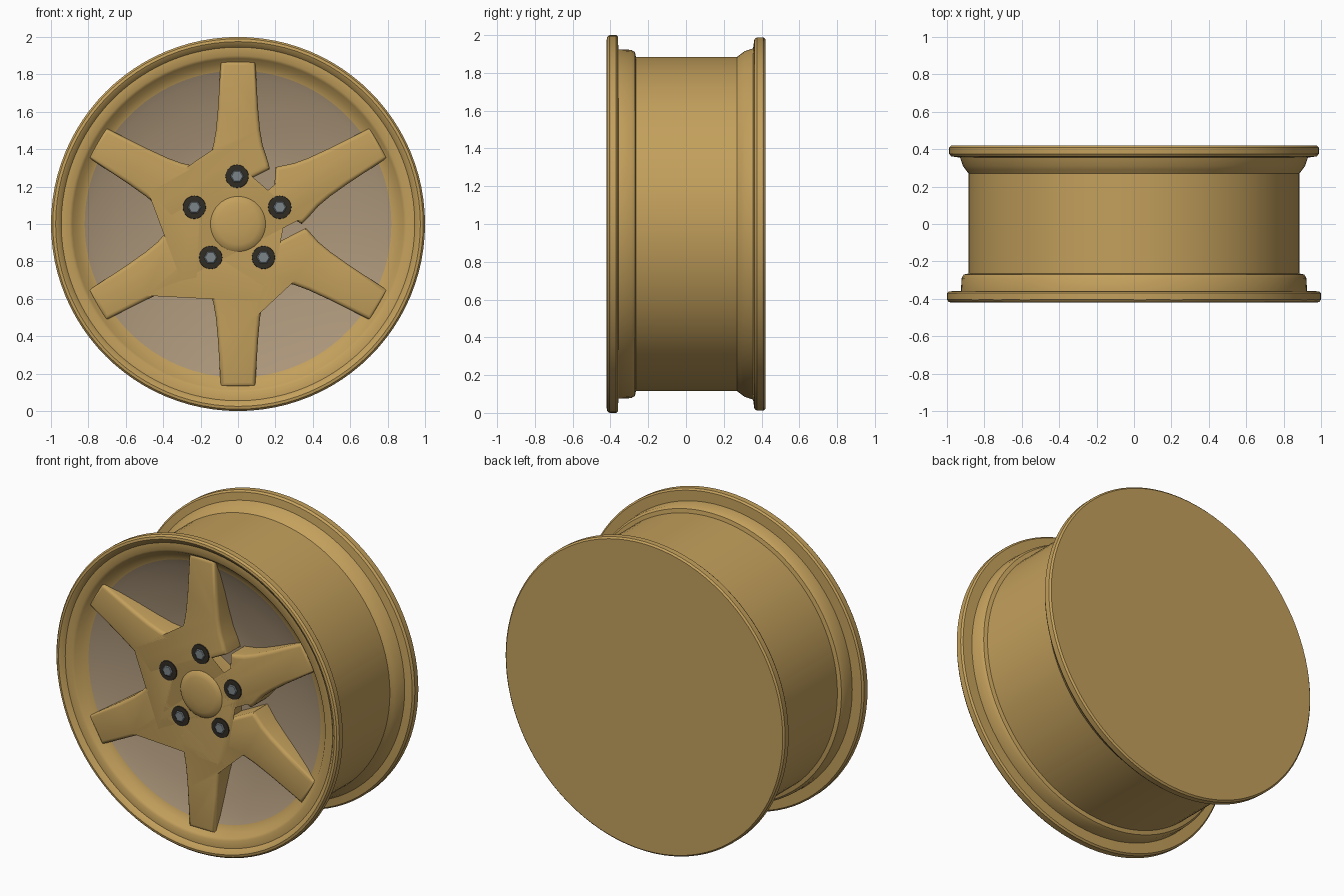
import bpy, bmesh, math
from mathutils import Matrix, Vector

cube = bpy.data.objects.get("Cube")
if cube:
    bpy.data.objects.remove(cube, do_unlink=True)

CENTRE = Vector((0, 0, 1))


def material(name, rgb):
    m = bpy.data.materials.new(name)
    m.use_nodes = True
    m.diffuse_color = (*rgb, 1)
    shader = next(n for n in m.node_tree.nodes if n.type == "BSDF_PRINCIPLED")
    shader.inputs["Base Color"].default_value = (*rgb, 1)
    return m


gold = material("gold paint", (0.55, 0.352, 0.107))
tan = material("dull tan", (0.41, 0.305, 0.195))
black = material("dark recess", (0.03, 0.025, 0.018))
steel = material("grey steel", (0.2, 0.235, 0.25))


def finish(bm, name, mat, location=CENTRE, angle=35):
    bmesh.ops.remove_doubles(bm, verts=bm.verts, dist=1e-5)
    bmesh.ops.recalc_face_normals(bm, faces=bm.faces)
    mesh = bpy.data.meshes.new(name)
    bm.to_mesh(mesh)
    bm.free()
    mesh.materials.append(mat)
    ob = bpy.data.objects.new(name, mesh)
    ob.location = location
    bpy.context.collection.objects.link(ob)
    bpy.ops.object.select_all(action="DESELECT")
    ob.select_set(True)
    bpy.context.view_layer.objects.active = ob
    bpy.ops.object.shade_smooth_by_angle(angle=math.radians(angle))
    return ob


def lathe(name, profile, mat, steps=96, location=CENTRE):
    """Turn a (radius, y) profile around the wheel axis."""
    bm = bmesh.new()
    vs = [bm.verts.new((r, y, 0)) for r, y in profile]
    es = [bm.edges.new(pair) for pair in zip(vs, vs[1:])]
    bmesh.ops.spin(bm, geom=vs + es, cent=(0, 0, 0), axis=(0, 1, 0),
                   angle=math.tau, steps=steps)
    bmesh.ops.dissolve_degenerate(bm, edges=bm.edges, dist=1e-6)
    return finish(bm, name, mat, location)


# Rim: inner front slope, front lip, bead seat, drum, rear flange, closed back
lathe("rim", [
    (0.82, -0.338), (0.86, -0.352), (0.885, -0.385), (0.90, -0.395),
    (0.945, -0.395), (0.96, -0.412), (0.975, -0.42), (0.99, -0.417),
    (1.0, -0.405), (1.0, -0.37), (0.99, -0.36), (0.925, -0.358),
    (0.922, -0.29), (0.91, -0.27), (0.885, -0.265), (0.885, 0.27),
    (0.90, 0.29), (0.915, 0.31), (0.93, 0.355), (0.978, 0.362),
    (0.988, 0.375), (0.988, 0.41), (0.978, 0.42), (0, 0.42)], gold)

# Recessed dish seen between the spokes
lathe("window_backing", [
    (0.82, -0.338), (0.78, -0.32), (0.65, -0.28), (0.5, -0.245),
    (0.35, -0.22), (0, -0.22)], tan)

# Hub and six spokes as one star outline, (along, across) for half a spoke
half = [(0.294, 0.17), (0.325, 0.163), (0.36, 0.152), (0.42, 0.132),
        (0.5, 0.118), (0.62, 0.107), (0.87, 0.092)]
bm = bmesh.new()
outline = []
for i in range(6):
    turn = Matrix.Rotation(-math.radians(90 - 60 * i), 3, "Y")
    spoke = [(a, -c) for a, c in half] + [(a, c) for a, c in reversed(half[1:])]
    outline += [bm.verts.new(turn @ Vector((a, -0.37, c))) for a, c in spoke]
face = bm.faces.new(outline)
grown = bmesh.ops.extrude_face_region(bm, geom=[face])
moved = [g for g in grown["geom"] if isinstance(g, bmesh.types.BMVert)]
bmesh.ops.translate(bm, verts=moved, vec=(0, 0.17, 0))
front = [e for e in bm.edges if all(v.co.y < -0.36 for v in e.verts)]
bmesh.ops.bevel(bm, geom=front, offset=0.022, segments=3, profile=0.5,
                affect="EDGES")
finish(bm, "hub_and_spokes", gold, angle=45)

# Centre cap
lathe("centre_cap", [(0, -0.395), (0.06, -0.393), (0.11, -0.387),
                     (0.14, -0.378), (0.152, -0.365)], gold, 40)

# Five wheel nuts in dark sockets
for i in range(5):
    a = math.radians(90 + 72 * i)
    spot = CENTRE + Vector((0.24 * math.cos(a) - 0.005, 0,
                            0.24 * math.sin(a) + 0.015))
    lathe(f"nut_socket_{i + 1}", [(0.063, -0.365), (0.061, -0.376),
                                  (0.04, -0.378), (0, -0.374)],
          black, 20, spot)
    lathe(f"wheel_nut_{i + 1}", [(0.036, -0.37), (0.036, -0.38),
                                 (0.03, -0.384), (0, -0.384)],
          steel, 6, spot)
